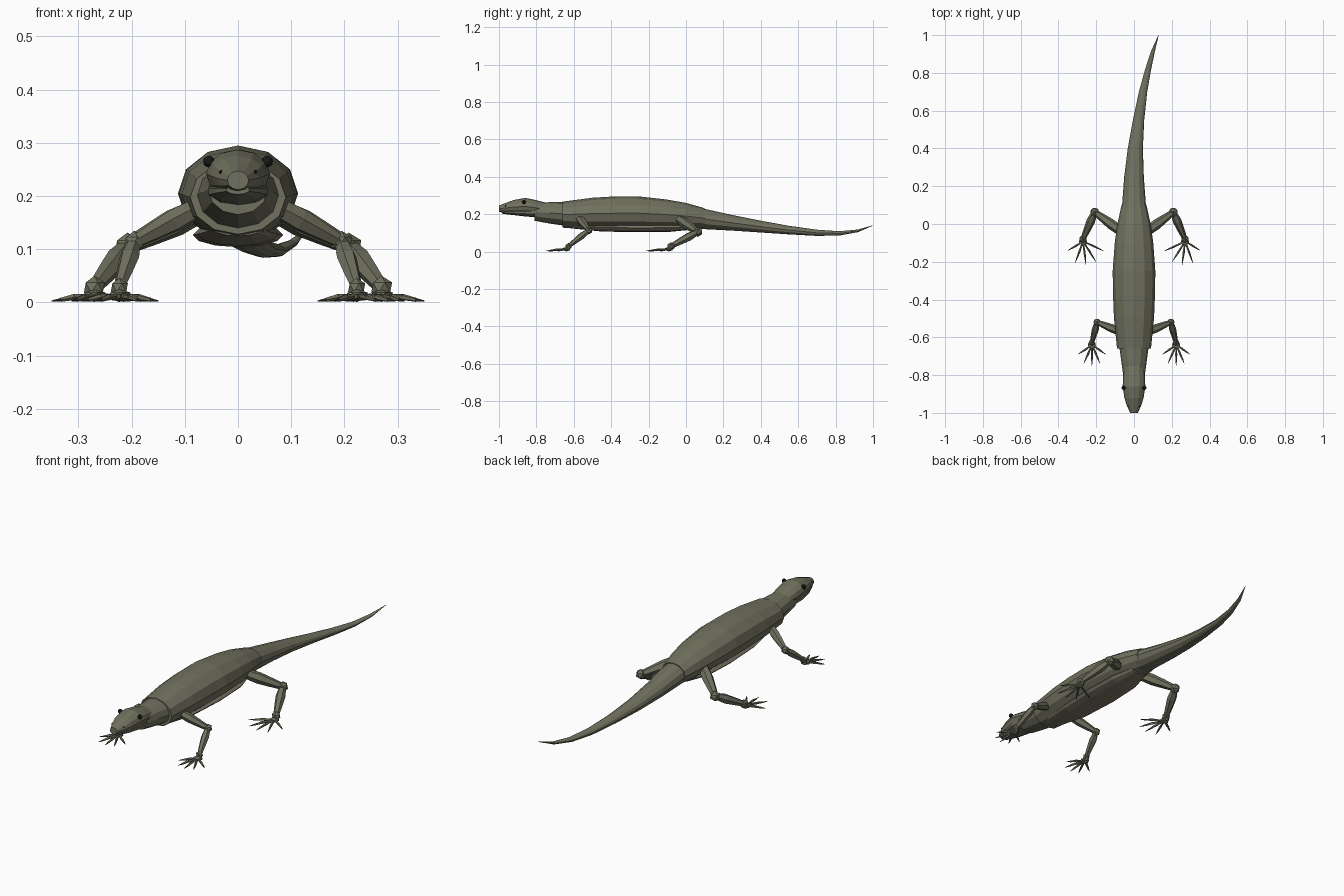
import bpy, bmesh, math
from mathutils import Vector, Matrix

cube = bpy.data.objects.get("Cube")
if cube:
    bpy.data.objects.remove(cube, do_unlink=True)


def material(name, colour):
    m = bpy.data.materials.new(name)
    m.use_nodes = True
    m.diffuse_color = (*colour, 1)
    m.node_tree.nodes["Principled BSDF"].inputs["Base Color"].default_value = (*colour, 1)
    return m


SKIN = material("olive skin", (0.165, 0.165, 0.115))
BELLY = material("pale belly", (0.20, 0.18, 0.13))
DARK = material("black eye", (0.01, 0.01, 0.01))
CLAW = material("dark claw", (0.04, 0.04, 0.03))


def finish(name, bm, mat):
    bmesh.ops.recalc_face_normals(bm, faces=bm.faces)
    mesh = bpy.data.meshes.new(name)
    bm.to_mesh(mesh)
    bm.free()
    mesh.materials.append(mat)
    obj = bpy.data.objects.new(name, mesh)
    bpy.context.collection.objects.link(obj)
    return obj


def bridge(name, rings, mat):
    """Skin a list of equal point rings and cap both ends."""
    bm = bmesh.new()
    loops = [[bm.verts.new(p) for p in ring] for ring in rings]
    for a, b in zip(loops, loops[1:]):
        for i in range(len(a)):
            j = (i + 1) % len(a)
            bm.faces.new((a[i], a[j], b[j], b[i]))
    bm.faces.new(loops[0])
    bm.faces.new(loops[-1])
    return finish(name, bm, mat)


def loft(name, stations, mat, sides=12):
    """Stations are (y, centre x, half width, top, bottom)."""
    rings = []
    for y, cx, w, top, low in stations:
        ring = []
        for i in range(sides):
            a = math.tau * i / sides
            ring.append((cx + w * math.sin(a), y,
                         (top + low) / 2 + (top - low) / 2 * math.cos(a)))
        rings.append(ring)
    return bridge(name, rings, mat)


def limb(name, a, b, radii, mat, sides=6):
    """Faceted tube from a to b, radii spaced evenly along it."""
    a, b = Vector(a), Vector(b)
    turn = (b - a).to_track_quat('Z', 'Y')
    rings = []
    for k, r in enumerate(radii):
        centre = a.lerp(b, k / (len(radii) - 1))
        rings.append([centre + turn @ Vector((r * math.cos(math.tau * i / sides),
                                              r * math.sin(math.tau * i / sides), 0))
                      for i in range(sides)])
    return bridge(name, rings, mat)


def ball(name, centre, radius, mat, detail=1, squash=1):
    bm = bmesh.new()
    place = Matrix.Translation(centre) @ Matrix.Diagonal((1, 1, squash, 1))
    bmesh.ops.create_icosphere(bm, subdivisions=detail, radius=radius, matrix=place)
    return finish(name, bm, mat)


# Trunk, belly and tail
loft("body", [(-.66, 0, .09, .267, .128), (-.5, 0, .106, .288, .118),
              (-.38, 0, .111, .295, .115), (-.25, 0, .113, .295, .115),
              (-.1, 0, .102, .278, .118), (0, 0, .088, .26, .12),
              (.1, 0, .066, .232, .125)], SKIN)
loft("belly", [(-.62, 0, .045, .15, .125), (-.45, 0, .075, .15, .107),
               (-.25, 0, .085, .15, .104), (-.08, 0, .078, .15, .106),
               (.04, 0, .045, .15, .118)], BELLY)
loft("tail", [(0, 0, .08, .25, .13), (.1, 0, .063, .228, .12),
              (.25, 0, .052, .195, .112), (.4, .007, .04, .165, .102),
              (.55, .024, .03, .138, .092), (.7, .048, .022, .117, .084),
              (.82, .075, .016, .109, .086), (.92, .102, .01, .118, .104),
              (1, .13, .001, .141, .139)], SKIN)

# Neck, head and jaw
loft("neck", [(-.81, 0, .056, .26, .165), (-.73, 0, .067, .264, .15),
              (-.64, 0, .079, .264, .137)], SKIN)
loft("head", [(-1, 0, .02, .247, .212), (-.96, 0, .039, .261, .206),
              (-.92, 0, .051, .276, .2), (-.86, 0, .06, .287, .197),
              (-.81, 0, .058, .277, .193), (-.75, 0, .05, .262, .19)], SKIN)
loft("lower_jaw", [(-.985, 0, .022, .22, .203), (-.93, 0, .044, .224, .196),
                   (-.86, 0, .058, .23, .188), (-.77, 0, .055, .235, .18)], SKIN, 10)

# Each leg: root, middle joint, ankle, thickness, toe tip offsets (outward, forward)
LEGS = {
    "front": ((.075, -.57, .178), (.195, -.52, .113), (.223, -.628, .028), .018,
              ((-.073, -.062), (-.043, -.11), (0, -.122), (.043, -.11), (.073, -.062))),
    "hind": ((.075, -.035, .172), (.208, .063, .105), (.27, -.08, .028), .022,
             ((-.11, -.063), (-.068, -.12), (-.016, -.138), (.042, -.127), (.08, -.06))),
}

for side, s in (("left", 1), ("right", -1)):
    flip = lambda p: Vector((p[0] * s, p[1], p[2]))

    # Eyes and nostrils
    ball(side + "_eye", flip((.055, -.867, .265)), .011, DARK, 2)
    ball(side + "_nostril", flip((.032, -.965, .245)), .004, DARK)

    for end, (root, joint, ankle, r, toes) in LEGS.items():
        label = f"{side}_{end}_"
        root, joint, ankle = flip(root), flip(joint), flip(ankle)
        limb(label + "upper_leg", root, joint, (r * 1.1, r * 1.25, r, r * .7), SKIN)
        ball(label + "joint", joint, r * 1.2, SKIN)
        limb(label + "lower_leg", joint, ankle, (r * .7, r * 1.05, r * .85, r * .6), SKIN)
        ball(label + "ankle", ankle, r, SKIN)
        palm = Vector((ankle.x, ankle.y - .012, .013))
        ball(label + "palm", palm, .024, SKIN, 1, .5)

        # Spread toes with small claws
        for n, (out, ahead) in enumerate(toes):
            tip = Vector((ankle.x + out * s, ankle.y + ahead, .003))
            knuckle = palm.lerp(tip, .5) + Vector((0, 0, .002))
            base = palm.lerp(tip, .8)
            limb(f"{label}toe_{n}", palm, knuckle, (.006, .005, .0065), SKIN, 5)
            limb(f"{label}toe_end_{n}", knuckle, base, (.006, .005, .004), SKIN, 5)
            limb(f"{label}claw_{n}", base, tip, (.0035, .001), CLAW, 5)
